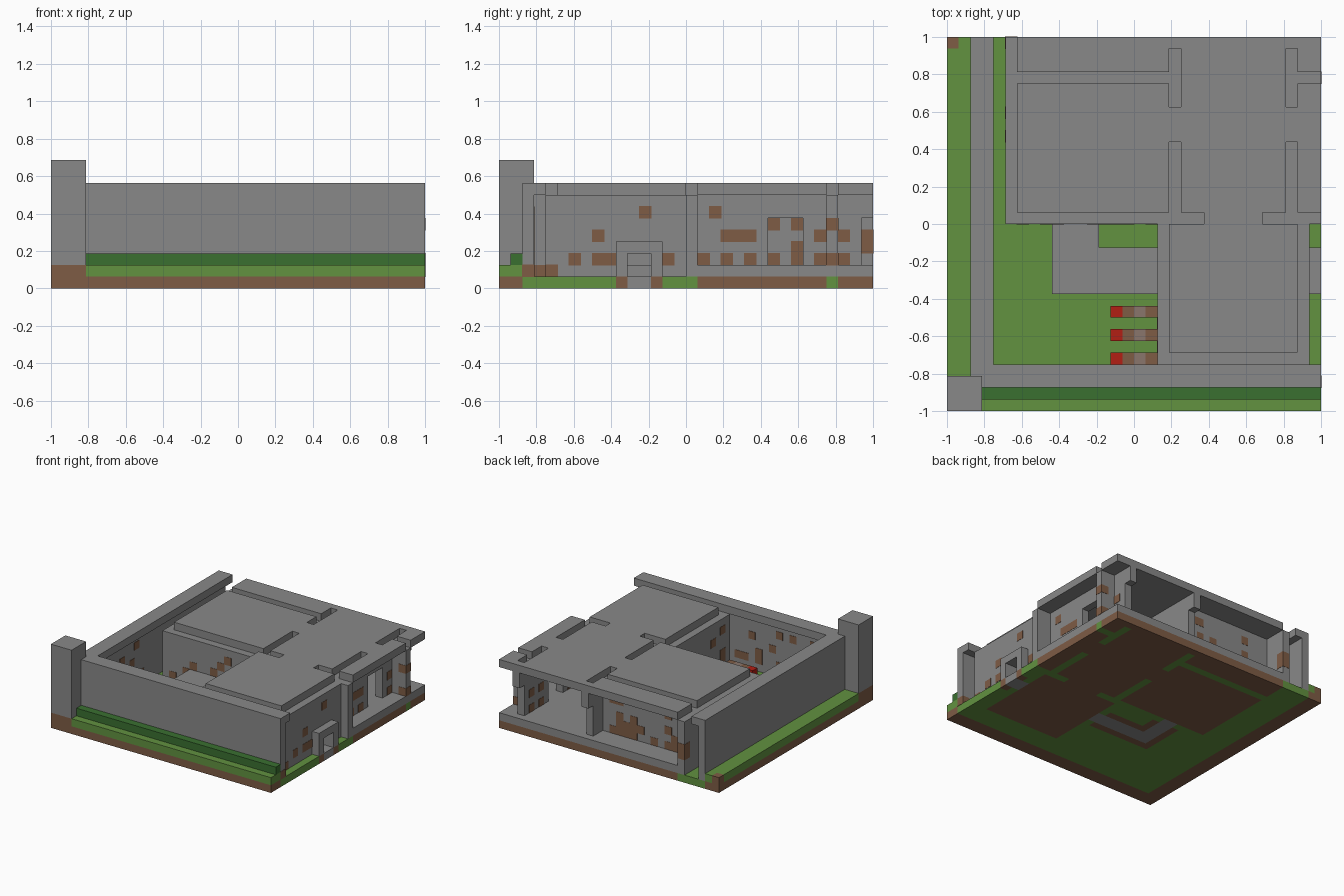
import bpy
import bmesh
import random
from mathutils import Matrix, Vector

random.seed(4)
default_cube = bpy.data.objects.get("Cube")
if default_cube:
    bpy.data.objects.remove(default_cube, do_unlink=True)

CELL = 1 / 16  # block size
HALF = 16      # blocks from the centre to an edge


def material(name, red, green, blue):
    mat = bpy.data.materials.new(name)
    colour = (red, green, blue, 1)
    mat.diffuse_color = colour
    mat.use_nodes = True
    mat.node_tree.nodes["Principled BSDF"].inputs["Base Color"].default_value = colour
    return mat


stone = material("grey stone", .25, .25, .25)
dirt = material("brown dirt", .21, .107, .06)
grass = material("grass green", .122, .287, .051)
leaves = material("dark hedge green", .042, .162, .03)
red = material("red", .445, .013, .007)
clay = material("pale clay", .255, .18, .15)


def part(name, mat, boxes, bottom=0, top=1, grow=0):
    """Boxes in block units: x range, y range and optionally their own z range."""
    bm = bmesh.new()
    for box in boxes:
        x0, x1, y0, y1 = box[:4]
        z0, z1 = box[4:] if len(box) > 4 else (bottom, top)
        centre = Vector(((x0 + x1) / 2 - HALF, (y0 + y1) / 2 - HALF, (z0 + z1) / 2)) * CELL
        size = Vector((x1 - x0, y1 - y0, z1 - z0)) * CELL
        size += Vector((grow, grow, grow))
        bmesh.ops.create_cube(bm, size=1, matrix=Matrix.Translation(centre) @ Matrix.Diagonal(size.to_4d()))
    mesh = bpy.data.meshes.new(name)
    bm.to_mesh(mesh)
    bm.free()
    mesh.materials.append(mat)
    obj = bpy.data.objects.new(name, mesh)
    bpy.context.collection.objects.link(obj)
    return obj


# Room cells, shared by foundations, floors and roof plates
rooms = [(6, 19, 17, 28), (6, 19, 29, 32), (20, 29, 17, 32),
         (30, 32, 17, 28), (30, 32, 29, 32),
         (19, 30, 5, 16), (22, 27, 16, 17)]
doorways = [(x, x + 1, y0, y1) for x in (19, 29) for y0, y1 in ((23, 26), (31, 32))]
part("house_foundation", dirt, rooms + doorways, bottom=0, top=1)
part("house_floor", stone, rooms + doorways, bottom=1, top=2)
part("roof_plates", stone, rooms + doorways, bottom=8, top=9)

# House walls, one block thick, with lintels over the doorways
walls = [(5, 6, 16, 32), (6, 19, 28, 29), (30, 32, 28, 29),
         (6, 9 + 1, 16, 17), (12, 22, 16, 17), (27, 32, 16, 17),
         (19, 30, 4, 5)]
for x in (19, 29):
    walls += [(x, x + 1, 26, 31), (x, x + 1, 17, 23)]
for x in (18, 30):
    walls += [(x, x + 1, 4, 11), (x, x + 1, 13, 16)]
part("house_walls", stone, walls, bottom=1, top=8)
part("wall_footings", grass, walls, bottom=0, top=1)
part("doorway_lintels", stone, doorways + [(22, 27, 16, 17)], bottom=6, top=8)
part("passage_lintels", stone, [(10, 12, 16, 17), (18, 19, 11, 13), (30, 31, 11, 13)],
     bottom=3, top=8)

# Covered passage through the courtyard, and its porch on the far side
passage_sides = [(9, 10, 10, 16), (10, 18, 10, 11), (12, 13, 13, 16), (13, 18, 13, 14),
                 (31, 32, 10, 11), (31, 32, 13, 14)]
part("passage_sides", stone, passage_sides, bottom=1, top=3)
part("passage_footings", dirt, passage_sides, bottom=0, top=1)
part("passage_roof", stone, [(9, 13, 10, 16), (13, 18, 10, 14), (31, 32, 10, 14)],
     bottom=3, top=4)
part("passage_path", stone, [(10, 12, 11, 17), (12, 19, 11, 13), (30, 32, 11, 13)],
     bottom=0, top=1)

# Ground
part("courtyard_grass", grass, [(2, 18, 2, 10), (2, 9, 10, 16), (13, 18, 14, 16),
                                (18, 32, 2, 4), (2, 5, 16, 32),
                                (31, 32, 4, 10), (31, 32, 14, 16)], bottom=0, top=1)
part("border_dirt", dirt, [(0, 32, 0, 2), (0, 2, 2, 32)], bottom=0, top=1)
part("border_grass", grass, [(3, 32, 0, 2), (0, 2, 3, 31)], bottom=1, top=2)
part("corner_dirt", dirt, [(0, 1, 31, 32)], bottom=1, top=2)
part("corner_grass", grass, [(1, 2, 31, 32)], bottom=1, top=2)
part("hedge", leaves, [(3, 32, 1, 2)], bottom=2, top=3)

# Outer wall with an inward coping, and the corner tower
part("outer_wall", stone, [(3, 32, 2, 3), (2, 3, 3, 32)], bottom=1, top=8)
part("outer_coping", stone, [(3, 32, 2, 4), (2, 4, 3, 32)], bottom=8, top=9)
part("tower_base", dirt, [(0, 3, 0, 3)], bottom=1, top=2)
part("tower", stone, [(0, 3, 0, 3)], bottom=2, top=11)

# Courtyard beds in three rows
rows = (4, 6, 8)
part("bed_heads", red, [(14, 15, y, y + 1) for y in rows], bottom=1, top=2)
part("bed_soil", dirt, [(x, x + 1, y, y + 1) for y in rows for x in (15, 17)], bottom=1, top=2)
part("bed_middles", clay, [(16, 17, y, y + 1) for y in rows], bottom=1, top=2)


# Dirt blocks worn into the walls
def blocks_in_x_wall(x, cells):
    return [(x, x + 1, y, y + 1, z, z + 1) for y, z in cells]


def scattered(start, end, density):
    return [(along, z) for along in range(start, end) for z in range(2, 7)
            if random.random() < density / (z - 1) ** .5]


worn = blocks_in_x_wall(30, [(12, 6), (8, 4), (6, 2), (8, 2), (9, 2), (14, 2), (4, 1)])
worn += blocks_in_x_wall(29, [(18, 6), (19, 4), (20, 4), (21, 4), (27, 4), (29, 4),
                              (17, 2), (19, 2), (21, 2), (27, 2), (29, 2)])
worn += blocks_in_x_wall(5, [(23, 5), (25, 5), (25, 3), (23, 2), (25, 2), (31, 3), (31, 4)])
worn += blocks_in_x_wall(31, [(28, 5), (28, 2), (2, 1)])
worn += blocks_in_x_wall(18, [c for c in scattered(5, 10, .25)])
worn += blocks_in_x_wall(19, [c for c in scattered(17, 23, .25)])
for y, start, end in ((28, 6, 19), (16, 12, 18), (16, 6, 10)):
    worn += [(x, x + 1, y, y + 1, z, z + 1) for x, z in scattered(start, end, .35)]
part("worn_dirt_blocks", dirt, worn, grow=.004)

# Dirt marks on the inner face of the outer wall only
marks = [(x, x + 1, 2.95, 3.05, z, z + 1) for x, z in scattered(5, 18, .25)]
marks += [(2.95, 3.05, y, y + 1, z, z + 1) for y, z in scattered(4, 16, .2) + [(3, 1)]]
part("outer_wall_marks", dirt, marks)
